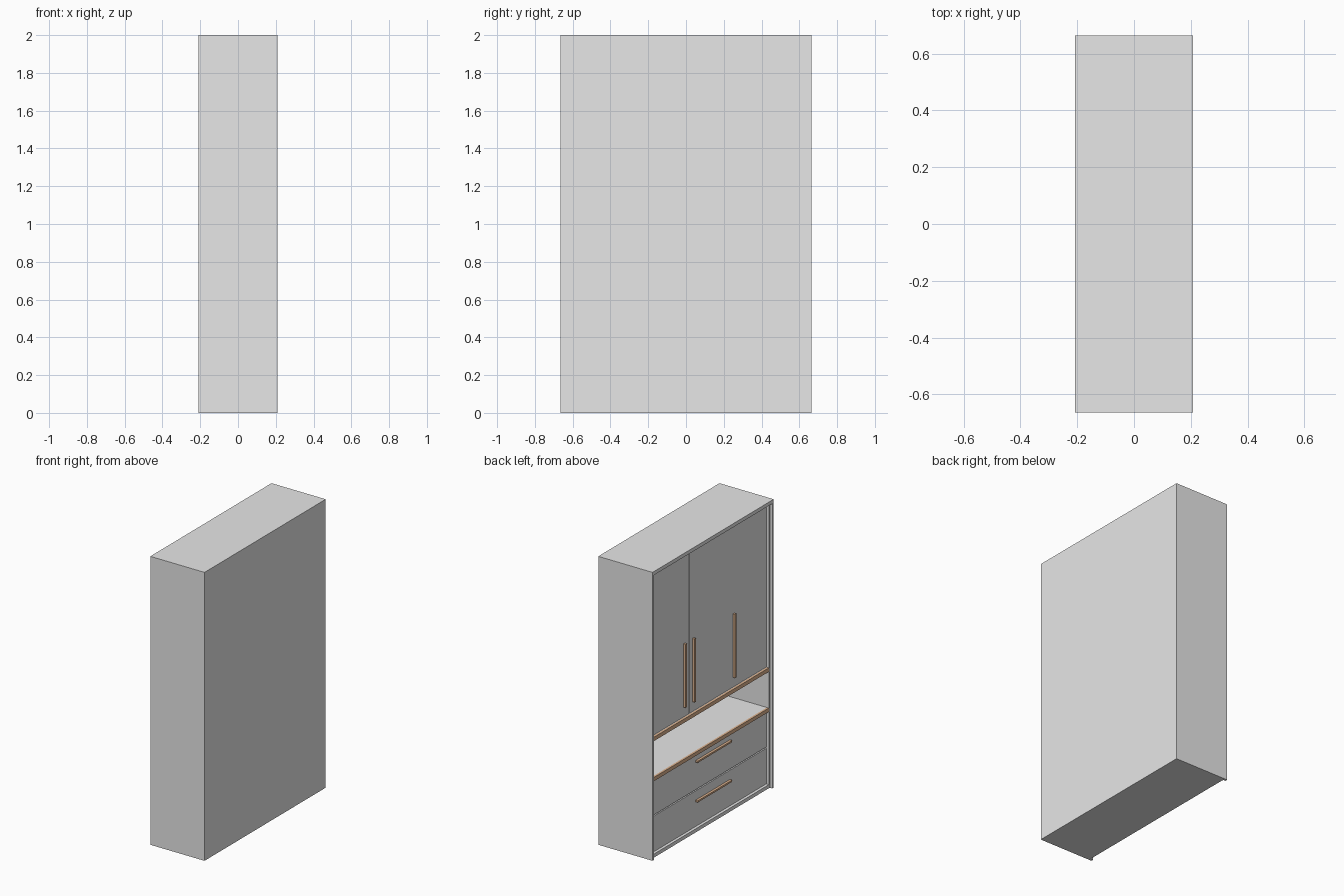
import bpy

if "Cube" in bpy.data.objects:
    bpy.data.objects.remove(bpy.data.objects["Cube"])

def material(name, rgb):
    m = bpy.data.materials.new(name)
    m.diffuse_color = (*rgb, 1)
    m.use_nodes = True
    m.node_tree.nodes["Principled BSDF"].inputs["Base Color"].default_value = m.diffuse_color
    return m

GREY = material("light_grey", (0.80, 0.80, 0.80))
WOOD = material("pale_wood", (0.74, 0.46, 0.28))

# Overall size; the doors face -x
XF, XB = -0.208, 0.208
HALF = 0.664
H = 2.0
T = 0.025                 # board thickness
OUTER = HALF - 0.016      # inner face of the outer side boards
INNER = HALF - T          # inner face of the side linings
X_SHELF = XF + 0.02       # front of shelf edges and bottom board
X_DOOR = XF + 0.035       # front of doors and drawers
X_HANDLE = XF + 0.018     # front of handles


def box(name, x0, x1, y0, y1, z0, z1, mat=GREY):
    bpy.ops.mesh.primitive_cube_add(size=1, location=((x0 + x1) / 2, (y0 + y1) / 2, (z0 + z1) / 2))
    ob = bpy.context.object
    ob.name = name
    ob.scale = (x1 - x0, y1 - y0, z1 - z0)
    bpy.ops.object.transform_apply(location=False, rotation=False, scale=True)
    ob.data.materials.append(mat)
    return ob


# Carcass: side boards with set-back linings, top, bottom and back
box("side_panel_left", XF, XB, OUTER, HALF, 0, H)
box("side_panel_right", XF, XB, -HALF, -OUTER, 0, H)
box("side_lining_left", XF + 0.018, XB, INNER, OUTER, 0, H - T)
box("side_lining_right", XF + 0.018, XB, -OUTER, -INNER, 0, H - T)
box("top_panel", XF, XB, -OUTER, OUTER, H - T, H)
box("bottom_panel", X_SHELF, XB, -INNER, INNER, 0, T)
box("back_panel", XB - 0.015, XB, -INNER, INNER, T, H - T)

# Shelves above and below the open niche, with wooden front edging
for name, z0, z1 in (("niche_floor", 0.53, 0.556), ("niche_ceiling", 0.808, 0.835)):
    box(name, X_DOOR, XB - 0.015, -INNER, INNER, z0, z1)
    box(name + "_edging", X_SHELF, X_DOOR, -INNER, INNER, z0, z1, WOOD)

# Three doors with long upright handles
GAP = 0.002
door_w = 2 * INNER / 3
handle_y = (0.268, 0.169, -0.274)
for i in range(3):
    y1 = INNER - i * door_w
    box(f"door_{i + 1}", X_DOOR, X_DOOR + 0.02, y1 - door_w + GAP, y1 - GAP, 0.839, H - T - GAP)
    y = handle_y[i]
    box(f"door_handle_{i + 1}", X_HANDLE, X_DOOR, y - 0.008, y + 0.008, 0.907, 1.347, WOOD)

# Two drawers with horizontal handles
for i, (z0, z1, zh) in enumerate(((T + 0.004, 0.276, 0.206), (0.284, 0.527, 0.481))):
    box(f"drawer_front_{i + 1}", X_DOOR, X_DOOR + 0.02, -INNER + GAP, INNER - GAP, z0, z1)
    box(f"drawer_handle_{i + 1}", X_HANDLE, X_DOOR, -0.235, 0.142, zh - 0.006, zh + 0.006, WOOD)
